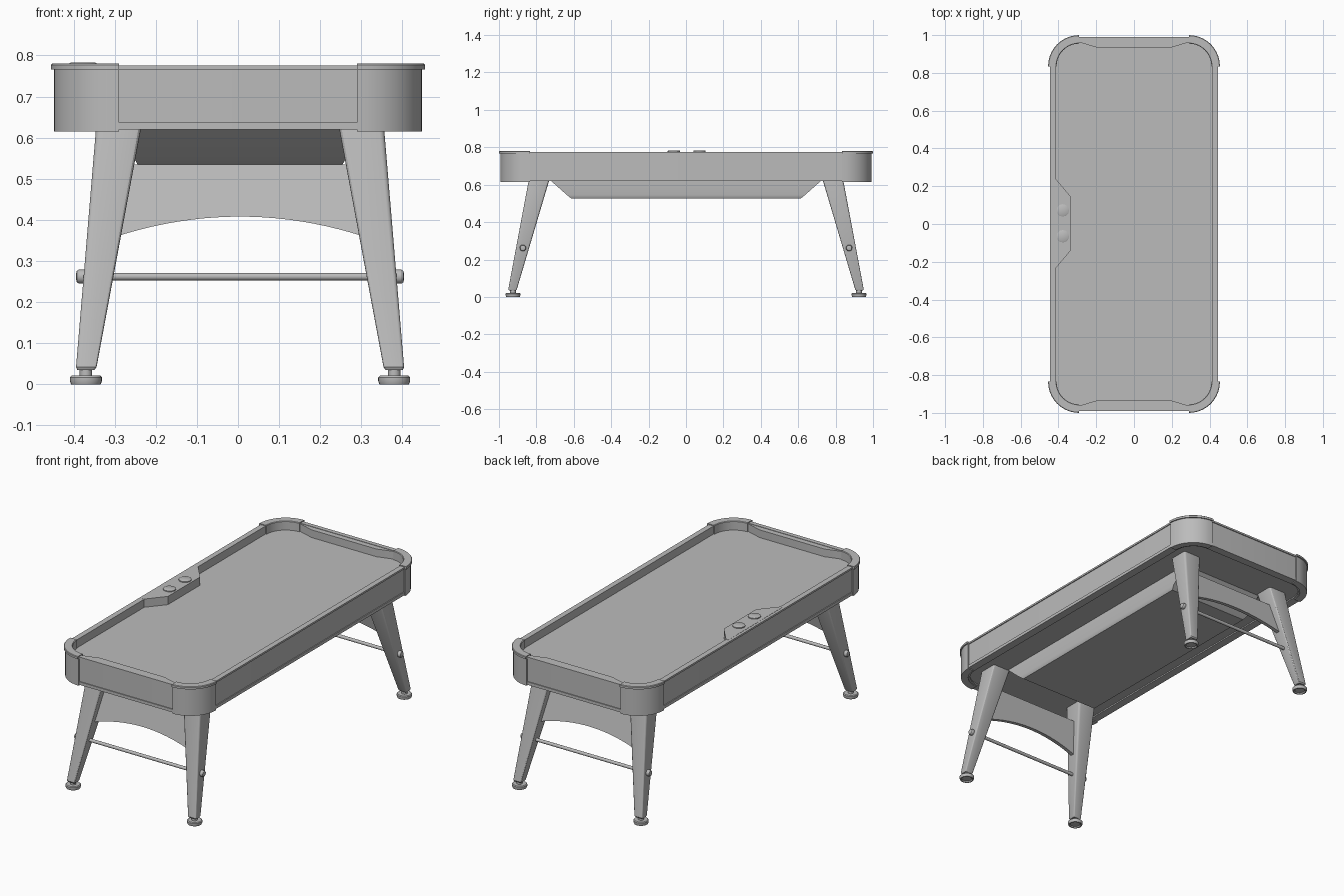
import bpy, bmesh, math
from mathutils import Vector

cube = bpy.data.objects.get("Cube")
if cube:
    bpy.data.objects.remove(cube, do_unlink=True)

grey = bpy.data.materials.new("plain grey")
grey.use_nodes = True
COLOUR = (0.5, 0.5, 0.5, 1)
grey.diffuse_color = COLOUR
grey.node_tree.nodes["Principled BSDF"].inputs["Base Color"].default_value = COLOUR


def loft(name, loops):
    """Skin a list of equal-length 3D loops and cap both ends."""
    bm = bmesh.new()
    rings = [[bm.verts.new(p) for p in loop] for loop in loops]
    n = len(rings[0])
    for a, b in zip(rings, rings[1:]):
        for i in range(n):
            j = (i + 1) % n
            bm.faces.new((a[i], a[j], b[j], b[i]))
    bm.faces.new(rings[0])
    bm.faces.new(rings[-1])
    bmesh.ops.recalc_face_normals(bm, faces=bm.faces)
    mesh = bpy.data.meshes.new(name)
    bm.to_mesh(mesh)
    bm.free()
    mesh.materials.append(grey)
    obj = bpy.data.objects.new(name, mesh)
    bpy.context.collection.objects.link(obj)
    bpy.ops.object.select_all(action='DESELECT')
    obj.select_set(True)
    bpy.context.view_layer.objects.active = obj
    bpy.ops.object.shade_smooth_by_angle(angle=math.radians(30))
    return obj


def arc(cx, cy, r, start, n=10):
    return [(cx + r * math.cos(start + math.pi / 2 * i / n),
             cy + r * math.sin(start + math.pi / 2 * i / n)) for i in range(n + 1)]


def at(points, z):
    return [(x, y, z) for x, y in points]


def rounded(hx, hy, r, z, cx=0, cy=0, n=10):
    pts = []
    for k, (sx, sy) in enumerate(((1, 1), (-1, 1), (-1, -1), (1, -1))):
        pts += arc(cx + sx * (hx - r), cy + sy * (hy - r), r, k * math.pi / 2, n)
    return at(pts, z)


def circle(r, z, cx=0, cy=0, n=24):
    return [(cx + r * math.cos(2 * math.pi * i / n),
             cy + r * math.sin(2 * math.pi * i / n), z) for i in range(n)]


def along_x(profile, y, z):
    """Circles from (x, radius) pairs, stacked along x."""
    return [[(x, y + p[0], z + p[1]) for p in circle(r, 0)] for x, r in profile]


FIELD, RIM = 0.73, 0.775
MID = 0.005  # the undercarriage sits slightly off centre
CORNERS = [(sx, sy) for sx in (-1, 1) for sy in (-1, 1)]


def leg_y(z):
    return 0.785 + (0.62 - z) * 0.244


# Table body: recessed underside, lips, walls, rim and sunken playfield
loft("table_body", [
    rounded(0.40, 0.945, 0.11, 0.627),
    rounded(0.40, 0.945, 0.11, 0.62),
    rounded(0.445, 0.99, 0.155, 0.62),
    rounded(0.445, 0.99, 0.155, 0.637),
    rounded(0.44, 0.985, 0.15, 0.637),
    rounded(0.44, 0.985, 0.15, 0.765),
    rounded(0.445, 0.99, 0.155, 0.765),
    rounded(0.445, 0.99, 0.155, RIM),
    rounded(0.415, 0.965, 0.125, RIM),
    rounded(0.415, 0.965, 0.125, FIELD)])

# Corner covers with an overhanging cap
for sx, sy in CORNERS:
    def cover(outer, inner, z):
        pts = arc(0.29, 0.835, outer, 0) + arc(0.29, 0.835, inner, 0)[::-1]
        return [(sx * x, sy * y, z) for x, y in pts]
    loft("corner_cover", [
        cover(0.158, 0.12, 0.615), cover(0.158, 0.12, 0.766),
        cover(0.165, 0.12, 0.766), cover(0.165, 0.12, 0.777),
        cover(0.162, 0.123, 0.78)])

# End cushions that thicken towards the middle
for s in (-1, 1):
    cushion = [(-0.29, s * 0.975), (-0.29, s * 0.962), (-0.2, s * 0.935),
               (0.2, s * 0.935), (0.29, s * 0.962), (0.29, s * 0.975)]
    loft("end_cushion", [at(cushion, FIELD - 0.005), at(cushion, RIM - 0.002)])

# Score panel on the side rail and its two buttons
panel = [(-0.43, 0.24), (-0.415, 0.24), (-0.335, 0.145),
         (-0.335, -0.14), (-0.415, -0.235), (-0.43, -0.235)]
loft("score_panel", [at(panel, FIELD - 0.005), at(panel, RIM + 0.001)])
for y in (-0.065, 0.072):
    loft("score_button", [circle(r, z, -0.377, y, 12) for r, z in
                          ((0.033, RIM), (0.033, 0.781), (0.029, 0.783))])

# Tapered tray hanging under the table
loft("under_tray", [
    [(MID + sx * hx, sy * hy, z) for sx, sy in ((-1, -1), (1, -1), (1, 1), (-1, 1))]
    for hx, hy, z in ((0.255, 0.73, 0.628), (0.255, 0.637, 0.545), (0.245, 0.614, 0.527))])

# Splayed tapering legs and levelling feet
for sx, sy in CORNERS:
    loft("leg", [
        rounded(0.055, 0.055, 0.012, 0.628, MID + sx * 0.295, sy * 0.785, 3),
        rounded(0.025, 0.023, 0.006, 0.042, MID + sx * 0.374, sy * 0.927, 3),
        rounded(0.021, 0.019, 0.005, 0.035, MID + sx * 0.375, sy * 0.928, 3)])
    loft("foot", [circle(r, z, MID + sx * 0.375, sy * 0.925) for r, z in
                  ((0.026, 0.006), (0.03, 0), (0.036, 0), (0.039, 0.008), (0.039, 0.017),
                   (0.035, 0.021), (0.015, 0.021), (0.015, 0.04))])

for s in (-1, 1):
    # Arched apron following the slope of the legs
    xs = [-0.3 + 0.6 * i / 20 for i in range(21)]
    outline = [(x, 0.408 - 0.048 * (x / 0.3) ** 2) for x in xs]
    outline += [(0.3, 0.535), (-0.3, 0.535)]
    loft("apron", [[(MID + x, s * (leg_y(z) + d), z) for x, z in outline]
                   for d in (-0.01, 0.01)])
    # Stretcher rod with rounded end knobs
    y, z = s * 0.872, 0.262
    loft("stretcher_rod", along_x(((-0.37, 0.009), (0.38, 0.009)), y, z))
    for sx in (-1, 1):
        knob = [(MID + sx * x, r) for x, r in
                ((0.36, 0.017), (0.392, 0.017), (0.397, 0.014), (0.399, 0.007))]
        loft("rod_knob", along_x(knob, y, z))
